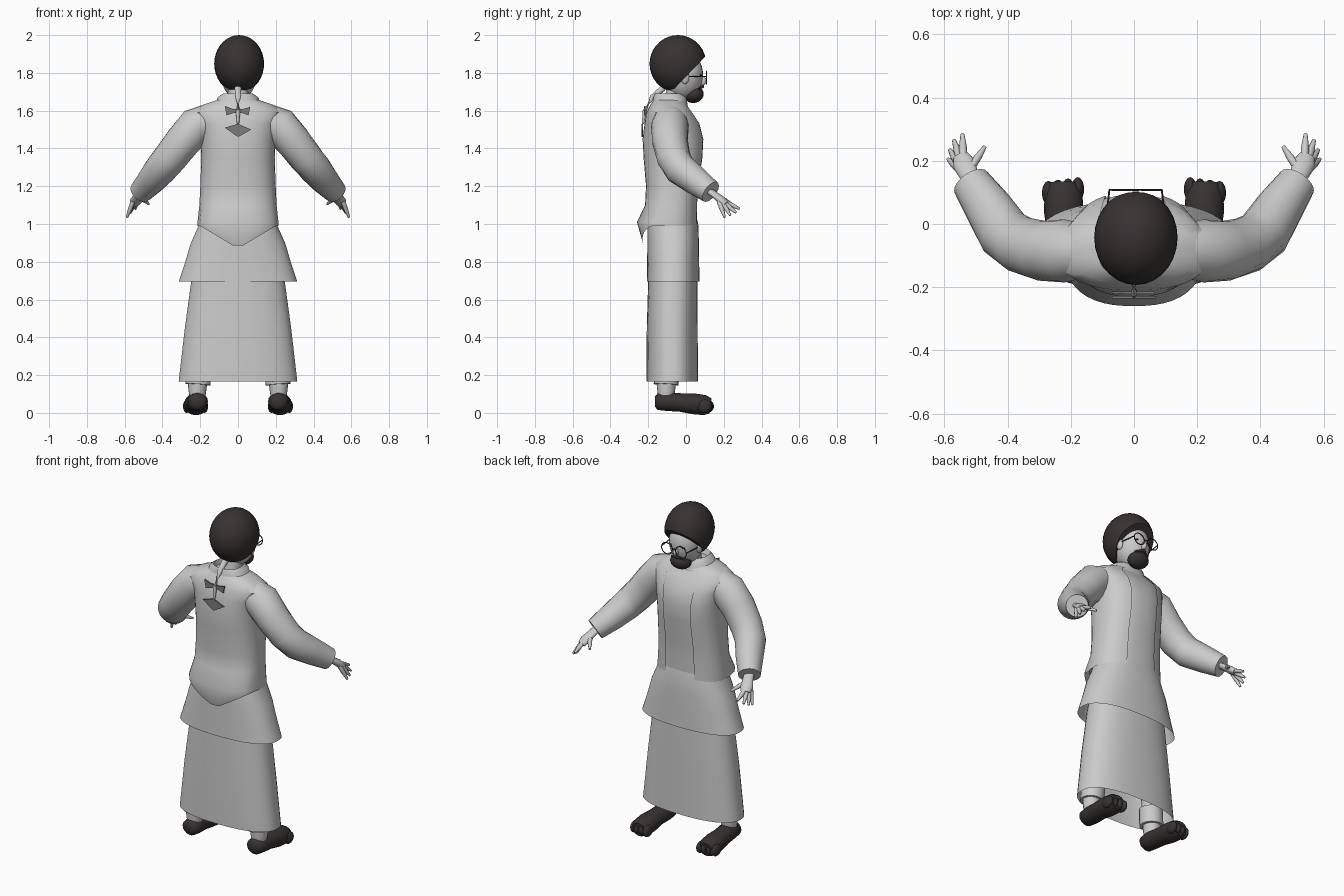
import bpy, bmesh, math
from mathutils import Vector, Matrix

if "Cube" in bpy.data.objects:
    bpy.data.objects.remove(bpy.data.objects["Cube"], do_unlink=True)


def material(name, r, g, b):
    m = bpy.data.materials.new(name)
    m.use_nodes = True
    m.diffuse_color = (r, g, b, 1)
    m.node_tree.nodes["Principled BSDF"].inputs["Base Color"].default_value = (r, g, b, 1)
    return m


CLOTH = material("light grey", 0.6, 0.6, 0.6)
TRIM = material("mid grey", 0.2, 0.2, 0.2)
DARK = material("dark brown", 0.04, 0.032, 0.032)


def finish(name, bm, mat, angle=50):
    bmesh.ops.recalc_face_normals(bm, faces=bm.faces)
    me = bpy.data.meshes.new(name)
    bm.to_mesh(me)
    bm.free()
    me.materials.append(mat)
    for p in me.polygons:
        p.use_smooth = True
    me.set_sharp_from_angle(angle=math.radians(angle))
    ob = bpy.data.objects.new(name, me)
    bpy.context.collection.objects.link(ob)
    return ob


def loft(name, rings, mat, caps=True, skip=None):
    """Skin a list of closed rings; skip(centre) leaves a face out."""
    bm = bmesh.new()
    rows = [[bm.verts.new(p) for p in ring] for ring in rings]
    n = len(rows[0])
    for a, b in zip(rows, rows[1:]):
        for i in range(n):
            j = (i + 1) % n
            quad = (a[i], a[j], b[j], b[i])
            if not (skip and skip(sum((v.co for v in quad), Vector()) / 4)):
                bm.faces.new(quad)
    if caps:
        bm.faces.new(rows[0])
        bm.faces.new(rows[-1])
    return finish(name, bm, mat)


def level_ring(z, cy, rx, ry, power=2.4, n=40):
    """Horizontal rounded ring."""
    ring = []
    for i in range(n):
        a = 2 * math.pi * (i + 0.5) / n
        c, s = math.cos(a), math.sin(a)
        ring.append(Vector((math.copysign(abs(c) ** (2 / power), c) * rx,
                            cy + math.copysign(abs(s) ** (2 / power), s) * ry, z)))
    return ring


def tube(name, points, radii, mat, n=16, flat=1.0):
    """Round tube along a path; flat squeezes it vertically."""
    pts = [Vector(p) for p in points]
    rings = []
    for i, p in enumerate(pts):
        d = (pts[min(i + 1, len(pts) - 1)] - pts[max(i - 1, 0)]).normalized()
        ref = Vector((0, 0, 1)) if abs(d.z) < 0.9 else Vector((0, 1, 0))
        u = d.cross(ref).normalized()
        v = u.cross(d) * flat
        rings.append([p + radii[i] * (u * math.cos(t) + v * math.sin(t))
                      for t in (2 * math.pi * k / n for k in range(n))])
    return loft(name, rings, mat)


def ball(name, centre, size, mat, turn=0, cut=None):
    bm = bmesh.new()
    bmesh.ops.create_uvsphere(bm, u_segments=28, v_segments=18, radius=1)
    bm.transform(Matrix.Translation(centre) @ Matrix.Rotation(turn, 4, "X")
                 @ Matrix.Diagonal((*size, 1)))
    if cut:
        res = bmesh.ops.bisect_plane(bm, geom=bm.verts[:] + bm.edges[:] + bm.faces[:],
                                     plane_co=cut[0], plane_no=cut[1], clear_outer=True)
        edges = [e for e in res["geom_cut"] if isinstance(e, bmesh.types.BMEdge)]
        bmesh.ops.holes_fill(bm, edges=edges)
    return finish(name, bm, mat)


def plate(name, outline, y, mat):
    """Thin upright plate with an (x, z) outline."""
    bm = bmesh.new()
    face = bm.faces.new([bm.verts.new((x, y, z)) for x, z in outline])
    ext = bmesh.ops.extrude_face_region(bm, geom=[face])
    for v in ext["geom"]:
        if isinstance(v, bmesh.types.BMVert):
            v.co.y += 0.008
    return finish(name, bm, mat, 20)


# Skirts
loft("skirt", [level_ring(0.165, -0.073, 0.315, 0.137), level_ring(0.45, -0.073, 0.282, 0.135),
               level_ring(0.72, -0.07, 0.245, 0.13), level_ring(0.95, -0.07, 0.2, 0.125)],
     CLOTH, caps=False)
loft("overskirt", [level_ring(0.695, -0.068, 0.315, 0.14), level_ring(0.8, -0.068, 0.28, 0.138),
                   level_ring(0.9, -0.068, 0.25, 0.137), level_ring(1.0, -0.07, 0.205, 0.135),
                   level_ring(1.06, -0.07, 0.19, 0.12)], CLOTH, caps=False)

# Waistcoat and open jacket share one profile: height, centre, half width, half depth
PROFILE = [(1.01, -0.085, 0.215, 0.15), (1.1, -0.075, 0.205, 0.142), (1.2, -0.07, 0.2, 0.142),
           (1.35, -0.065, 0.195, 0.16), (1.45, -0.065, 0.2, 0.165), (1.53, -0.07, 0.215, 0.15),
           (1.59, -0.085, 0.24, 0.125), (1.63, -0.09, 0.19, 0.1), (1.66, -0.09, 0.1, 0.08)]
loft("waistcoat", [level_ring(z, cy, rx - 0.008, ry - 0.008) for z, cy, rx, ry in PROFILE], CLOTH)
jacket = [level_ring(*row) for row in PROFILE]
for p in jacket[0]:
    if p.y < -0.15:
        p.y -= 0.025
tail = [p.copy() for p in jacket[0]]
for p in tail:
    back = max(0, 1 - abs(p.x) / 0.2) if p.y < -0.1 else 0
    p.z -= 0.02 + 0.12 * back
    p.y += 0.04 * back
loft("jacket", [tail] + jacket, CLOTH, caps=False,
     skip=lambda c: c.y > 0 and abs(c.x) < 0.09)
loft("collar", [level_ring(1.62, -0.085, 0.125, 0.095), level_ring(1.67, -0.085, 0.108, 0.088),
                level_ring(1.69, -0.09, 0.08, 0.075), level_ring(1.65, -0.085, 0.07, 0.06)],
     CLOTH, caps=False)

# Back trim
plate("back_bow", [(-0.07, 1.625), (-0.03, 1.61), (0.03, 1.61), (0.065, 1.62), (0.055, 1.575),
                   (0.02, 1.588), (-0.02, 1.588), (-0.06, 1.575)], -0.222, TRIM)
plate("back_diamond", [(-0.07, 1.51), (0, 1.53), (0.07, 1.5), (0, 1.46)], -0.236, TRIM)
tube("back_braid", [(0, -0.12, 1.72), (0, -0.18, 1.67), (0, -0.218, 1.6), (0, -0.228, 1.53)],
     [0.018, 0.014, 0.012, 0.006], CLOTH, 10)

# Arms, hands, legs and feet, once per side
for side, s in (("left", 1), ("right", -1)):
    def m(*pts):
        return [(x * s, y, z) for x, y, z in pts]
    tube(side + "_sleeve", m((0.13, -0.085, 1.565), (0.22, -0.085, 1.52), (0.29, -0.085, 1.44),
                             (0.36, -0.065, 1.35), (0.41, -0.03, 1.29), (0.46, 0.05, 1.23),
                             (0.515, 0.13, 1.17)),
         [0.08, 0.1, 0.095, 0.09, 0.086, 0.076, 0.062], CLOTH, 20)
    tube(side + "_palm", m((0.505, 0.115, 1.18), (0.522, 0.155, 1.152), (0.538, 0.19, 1.125),
                           (0.548, 0.215, 1.105)), [0.028, 0.03, 0.036, 0.026], CLOTH, 14, 0.6)
    tips = [("thumb", (0.515, 0.18, 1.14), (0.472, 0.245, 1.105)),
            ("first_finger", (0.54, 0.21, 1.115), (0.543, 0.285, 1.08)),
            ("second_finger", (0.55, 0.205, 1.11), (0.57, 0.265, 1.06)),
            ("third_finger", (0.557, 0.195, 1.11), (0.583, 0.235, 1.045)),
            ("little_finger", (0.555, 0.175, 1.12), (0.588, 0.205, 1.035))]
    for name, a, b in tips:
        mid = tuple((p + q) / 2 for p, q in zip(a, b))
        tube(side + "_" + name, m(a, mid, b), [0.013, 0.012, 0.006], CLOTH, 8)
    tube(side + "_leg", m((0.215, -0.105, 0.08), (0.215, -0.105, 0.14), (0.19, -0.09, 0.45),
                          (0.11, -0.07, 0.9)), [0.042, 0.05, 0.055, 0.075], CLOTH)
    tube(side + "_trouser_cuff", m((0.212, -0.105, 0.15), (0.205, -0.1, 0.25)),
         [0.066, 0.066], CLOTH)
    tube(side + "_shoe", m((0.215, -0.165, 0.06), (0.215, -0.15, 0.06), (0.215, -0.1, 0.06),
                           (0.22, -0.03, 0.055), (0.223, 0.04, 0.048), (0.223, 0.1, 0.041),
                           (0.223, 0.13, 0.037)),
         [0.03, 0.05, 0.056, 0.055, 0.062, 0.06, 0.045], DARK, 18, 0.9)
    for k in range(4):
        ball(f"{side}_toe_{k + 1}", (s * (0.178 + 0.031 * k), 0.11 - 0.004 * k, 0.035),
             (0.02, 0.038, 0.035), DARK)
    # Face details in pairs
    ball(side + "_ear", (0.005 + s * 0.092, -0.005, 1.775), (0.014, 0.022, 0.034), CLOTH)
    ball(side + "_eye", (0.005 + s * 0.038, 0.076, 1.787), (0.012, 0.008, 0.006), DARK)
    rim = [(0.005 + s * 0.047 + 0.036 * math.cos(t), 0.108, 1.775 + 0.034 * math.sin(t))
           for t in (math.pi * k / 10 for k in range(21))]
    tube(side + "_spectacle_rim", rim, [0.003] * len(rim), DARK, 6)
    tube(side + "_spectacle_arm", [(0.005 + s * 0.083, 0.108, 1.78), (0.005 + s * 0.095, 0, 1.782)],
         [0.003, 0.003], DARK, 6)

# Head
tube("neck", [(0, -0.07, 1.6), (0.002, -0.04, 1.75)], [0.055, 0.055], CLOTH)
ball("head", (0.005, -0.015, 1.79), (0.094, 0.105, 0.13), CLOTH)
ball("nose", (0.005, 0.088, 1.757), (0.014, 0.02, 0.024), CLOTH)
ball("hair", (0.006, -0.043, 1.848), (0.132, 0.15, 0.152), DARK,
     cut=((0, 0.11, 1.895), (0, 0.72, -0.69)))
ball("beard", (0.005, 0.042, 1.685), (0.062, 0.052, 0.044), DARK, turn=0.25)
tube("moustache", [(-0.04, 0.066, 1.715), (0.005, 0.088, 1.728), (0.05, 0.066, 1.715)],
     [0.005, 0.009, 0.005], DARK, 8)
tube("spectacle_bridge", [(-0.008, 0.108, 1.782), (0.018, 0.108, 1.782)], [0.003, 0.003], DARK, 6)
